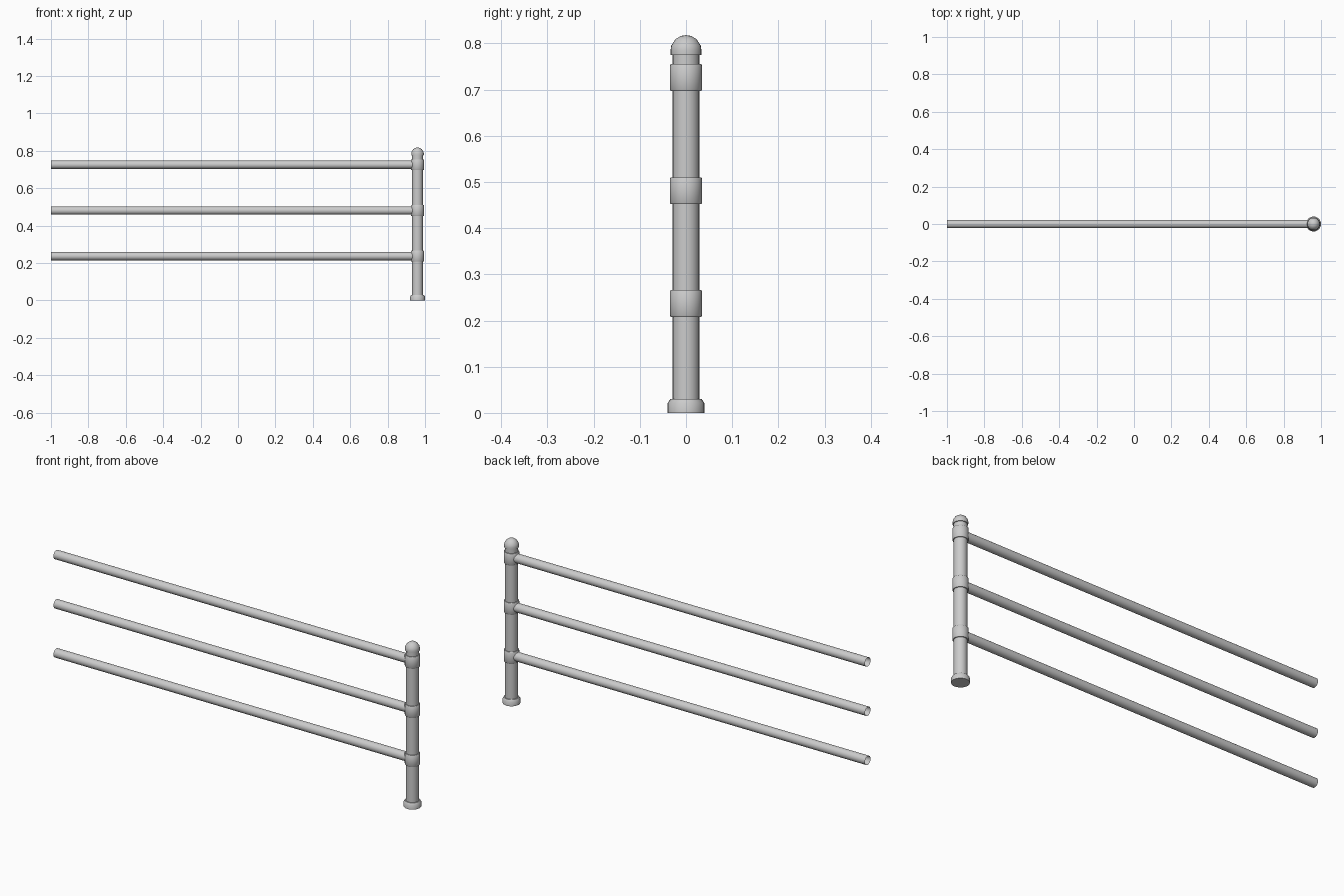
import bpy, bmesh, math
from mathutils import Matrix

if "Cube" in bpy.data.objects:
    bpy.data.objects.remove(bpy.data.objects["Cube"])

POST_X = 0.96
RAIL_Z = (0.237, 0.481, 0.726)
SEG = 24


def finish(name, bm, angle=35):
    bmesh.ops.recalc_face_normals(bm, faces=bm.faces[:])
    mesh = bpy.data.meshes.new(name)
    bm.to_mesh(mesh)
    bm.free()
    ob = bpy.data.objects.new(name, mesh)
    bpy.context.collection.objects.link(ob)
    bpy.ops.object.select_all(action='DESELECT')
    ob.select_set(True)
    bpy.context.view_layer.objects.active = ob
    bpy.ops.object.shade_smooth_by_angle(angle=math.radians(angle))
    return ob


def lathe(name, profile, z=0.0):
    """Spin (radius, height) points round the post axis."""
    bm = bmesh.new()
    verts = [bm.verts.new((r, 0, h)) for r, h in profile]
    edges = [bm.edges.new(p) for p in zip(verts, verts[1:])]
    bmesh.ops.spin(bm, geom=verts + edges, cent=(0, 0, 0), axis=(0, 0, 1),
                   angle=math.tau, steps=SEG, use_duplicate=False)
    bmesh.ops.remove_doubles(bm, verts=bm.verts[:], dist=1e-5)
    ob = finish(name, bm)
    ob.location = (POST_X, 0, z)
    return ob


def rail(name, z):
    """Open-ended tube running along x into the collar."""
    x0, x1 = -1.0, POST_X - 0.022
    bm = bmesh.new()
    bmesh.ops.create_cone(bm, cap_ends=False, segments=SEG, radius1=0.022,
                          radius2=0.022, depth=x1 - x0,
                          matrix=Matrix.Rotation(math.pi / 2, 4, 'Y'))
    ob = finish(name, bm)
    # open tubes: make sure the normals face outward
    if any(p.normal.dot((0, p.center.y, p.center.z)) < 0 for p in ob.data.polygons):
        ob.data.flip_normals()
    ob.location = ((x0 + x1) / 2, 0, z)


# Upright post with its foot and domed cap
lathe("post", [(0, 0.01), (0.029, 0.01), (0.029, 0.78), (0, 0.78)])
lathe("post_foot", [(0, 0), (0.04, 0), (0.04, 0.021), (0.034, 0.03), (0, 0.03)])
lathe("post_cap", [(0, 0.775), (0.033, 0.775), (0.0335, 0.785), (0.032, 0.795),
                   (0.023, 0.809), (0.012, 0.816), (0, 0.818)])

# Three rails, each held by a collar with softened rims
for label, z in zip(("lower", "middle", "upper"), RAIL_Z):
    lathe(label + "_collar", [(0.028, -0.029), (0.033, -0.029), (0.035, -0.026),
                              (0.035, 0.026), (0.033, 0.029), (0.028, 0.029)], z)
    rail(label + "_rail", z)
